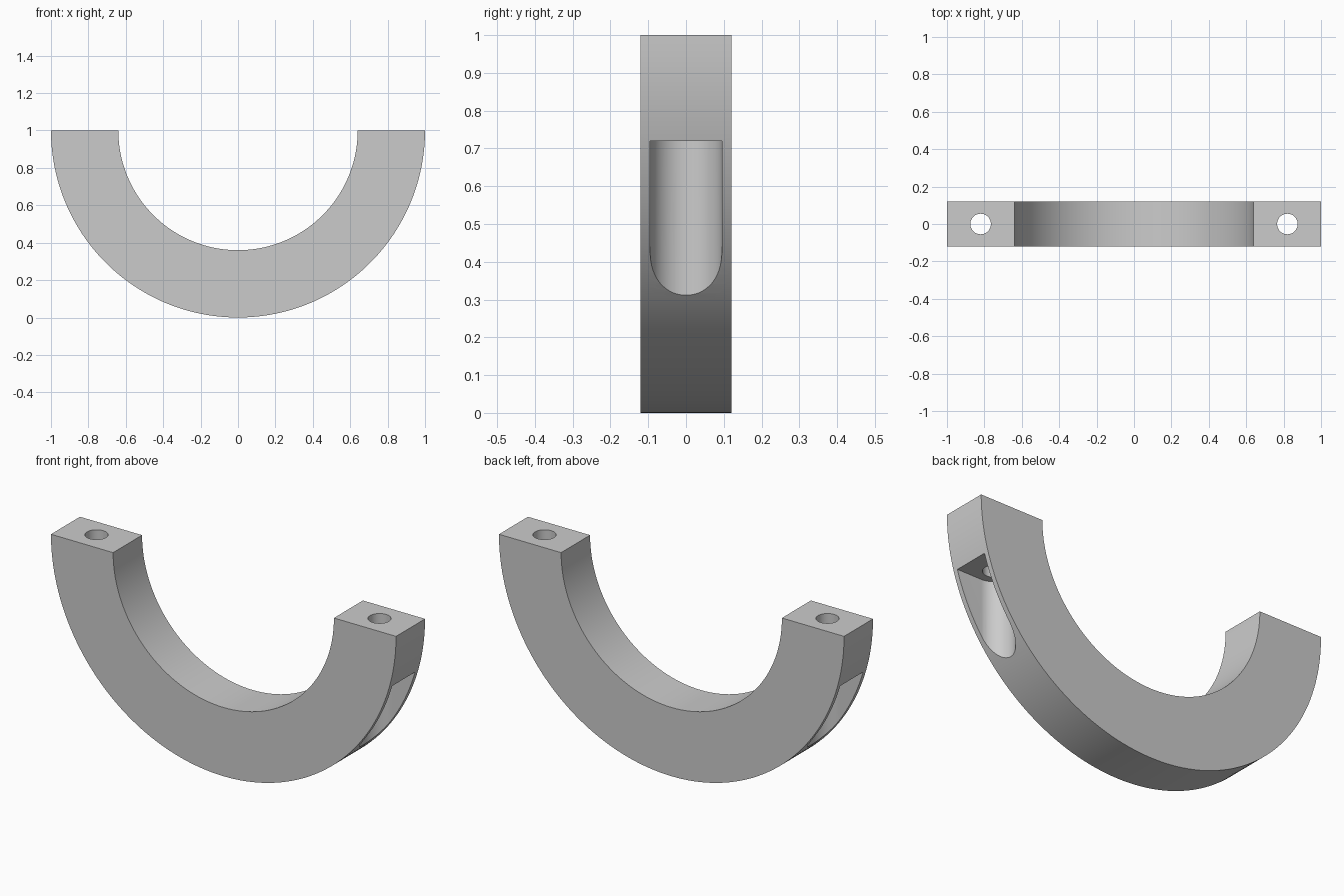
import bpy, bmesh
from math import cos, sin, pi, radians
from mathutils import Vector

cube = bpy.data.objects.get("Cube")
if cube:
    bpy.data.objects.remove(cube, do_unlink=True)

R_OUT, R_IN, HALF = 1.0, 0.64, 0.12
BOLT_X, HOLE_R, SLOT_R, SEAT_Z = 0.82, 0.055, 0.095, 0.72

grey = bpy.data.materials.new("plain grey")
grey.use_nodes = True
colour = (0.6, 0.6, 0.6, 1)
grey.diffuse_color = colour
grey.node_tree.nodes["Principled BSDF"].inputs["Base Color"].default_value = colour


def arc(cx, cy, r, start, end, steps):
    return [(cx + r * cos(start + (end - start) * i / steps),
             cy + r * sin(start + (end - start) * i / steps)) for i in range(steps + 1)]


def prism(name, outline, offset):
    """Extrude a closed outline of 3D points along an offset."""
    bm = bmesh.new()
    face = bm.faces.new([bm.verts.new(p) for p in outline])
    grown = bmesh.ops.extrude_face_region(bm, geom=[face])["geom"]
    bmesh.ops.translate(bm, vec=Vector(offset),
                        verts=[g for g in grown if isinstance(g, bmesh.types.BMVert)])
    bmesh.ops.recalc_face_normals(bm, faces=bm.faces)
    mesh = bpy.data.meshes.new(name)
    bm.to_mesh(mesh)
    bm.free()
    mesh.materials.append(grey)
    obj = bpy.data.objects.new(name, mesh)
    bpy.context.collection.objects.link(obj)
    return obj


# Half ring clamp body
section = arc(0, 1, R_OUT, pi, 2 * pi, 96) + arc(0, 1, R_IN, 2 * pi, pi, 96)
body = prism("half_ring_clamp", [(x, -HALF, z) for x, z in section], (0, 2 * HALF, 0))

# Bolt holes and the open slots for the bolt heads, on both sides
cutters = []
for label, side in (("left", 1), ("right", -1)):
    hole = arc(BOLT_X, 0, HOLE_R, 0, 2 * pi, 48)[:-1]
    slot = arc(BOLT_X, 0, SLOT_R, pi / 2, 3 * pi / 2, 32) + [(1.2, -SLOT_R), (1.2, SLOT_R)]
    cutters.append(prism(label + "_slot_cutter",
                         [(side * x, y, SEAT_Z) for x, y in slot], (0, 0, -0.9)))
    cutters.append(prism(label + "_hole_cutter",
                         [(side * x, y, 1.1) for x, y in hole], (0, 0, -0.5)))

for cutter in cutters:
    cut = body.modifiers.new(cutter.name, "BOOLEAN")
    cut.operation, cut.solver, cut.object = "DIFFERENCE", "EXACT", cutter
    cutter.hide_render = True

# Apply the cuts, drop the cutters, smooth the curved faces
bpy.ops.object.select_all(action="DESELECT")
body.select_set(True)
bpy.context.view_layer.objects.active = body
for cutter in cutters:
    bpy.ops.object.modifier_apply(modifier=cutter.name)
    bpy.data.objects.remove(cutter, do_unlink=True)
bpy.ops.object.shade_smooth_by_angle(angle=radians(30))
